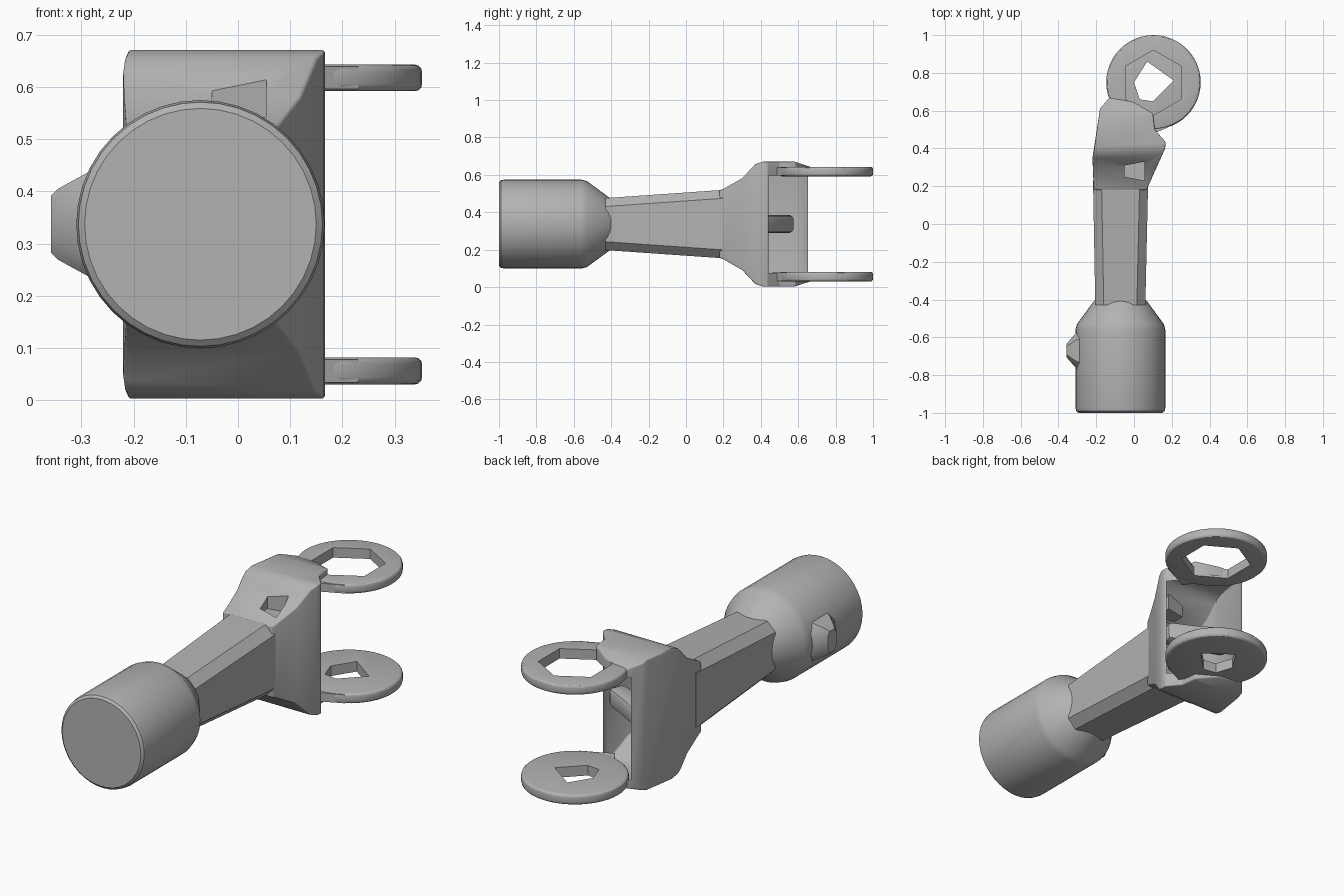
import bpy, bmesh, math
from mathutils import Vector

if "Cube" in bpy.data.objects:
    bpy.data.objects.remove(bpy.data.objects["Cube"])

GREY = (0.45, 0.45, 0.45, 1)
grey = bpy.data.materials.new("plain grey")
grey.use_nodes = True
grey.diffuse_color = GREY
grey.node_tree.nodes["Principled BSDF"].inputs["Base Color"].default_value = GREY


def loft(name, rings):
    """Skin a row of equal-length rings and cap both ends."""
    bm = bmesh.new()
    rows = [[bm.verts.new(p) for p in ring] for ring in rings]
    n = len(rows[0])
    for a, b in zip(rows, rows[1:]):
        for i in range(n):
            bm.faces.new((a[i], a[(i + 1) % n], b[(i + 1) % n], b[i]))
    bm.faces.new(rows[0])
    bm.faces.new(rows[-1])
    bmesh.ops.recalc_face_normals(bm, faces=bm.faces)
    mesh = bpy.data.meshes.new(name)
    bm.to_mesh(mesh)
    bm.free()
    mesh.materials.append(grey)
    ob = bpy.data.objects.new(name, mesh)
    bpy.context.collection.objects.link(ob)
    return ob


def plan(name, pts, lo, hi):
    return loft(name, [[(x, y, z) for x, y in pts] for z in (lo, hi)])


def apply(ob, mod):
    bpy.ops.object.select_all(action="DESELECT")
    bpy.context.view_layer.objects.active = ob
    ob.select_set(True)
    bpy.ops.object.modifier_apply(modifier=mod.name)


def boolean(ob, tool, op="DIFFERENCE"):
    mod = ob.modifiers.new("cut", "BOOLEAN")
    mod.object, mod.operation, mod.solver = tool, op, "EXACT"
    apply(ob, mod)
    bpy.data.objects.remove(tool)


def bevel(ob, width, segments=3, angle=30):
    mod = ob.modifiers.new("round", "BEVEL")
    mod.width, mod.segments = width, segments
    mod.limit_method, mod.angle_limit = "ANGLE", math.radians(angle)
    apply(ob, mod)


def smooth(ob):
    bpy.ops.object.select_all(action="DESELECT")
    bpy.context.view_layer.objects.active = ob
    ob.select_set(True)
    bpy.ops.object.shade_smooth_by_angle(angle=math.radians(30))


def circle(cx, cy, r, n, turn=0.0):
    return [(cx + r * math.cos(turn + math.tau * i / n),
             cy + r * math.sin(turn + math.tau * i / n)) for i in range(n)]


def chamfered(y, x0, x1, z0, z1, c):
    """Rectangle across y with cut corners."""
    pts = [(x0 + c, z0), (x1 - c, z0), (x1, z0 + c), (x1, z1 - c),
           (x1 - c, z1), (x0 + c, z1), (x0, z1 - c), (x0, z0 + c)]
    return [(x, y, z) for x, z in pts]


MID = 0.337

# Round motor barrel with tapered shoulder
steps = [(-1, 0.222), (-0.99, 0.234), (-0.97, 0.238), (-0.56, 0.238),
         (-0.53, 0.23), (-0.41, 0.142), (-0.4, 0.132)]
barrel = loft("barrel", [[(x, y, z) for x, z in circle(-0.072, MID, r, 40)]
                         for y, r in steps])

# Side knob on the barrel
knob = loft("barrel_knob", [
    [(x, -0.67 + a, MID + b) for a, b in
     ((-w, -h * .6), (-w * .6, -h), (w * .6, -h), (w, -h * .6),
      (w, h * .6), (w * .6, h), (-w * .6, h), (-w, h * .6))]
    for x, w, h in ((-0.25, 0.12, 0.12), (-0.305, 0.095, 0.09),
                    (-0.345, 0.05, 0.068), (-0.358, 0.035, 0.055))])

# Forearm
arm = loft("forearm", [chamfered(-0.43, -0.205, 0.06, 0.198, 0.476, 0.045),
                       chamfered(0.23, -0.217, 0.075, 0.152, 0.522, 0.045)])

# Flared fork head: plan outline trimmed by the side profile
head = plan("fork_head", [(-0.213, 0.18), (0.066, 0.18), (0.165, 0.4), (0.167, 0.435),
                          (0.11, 0.5), (0.1, 0.585), (0, 0.645), (-0.13, 0.67),
                          (-0.18, 0.61), (-0.22, 0.35)], -0.1, 0.8)
half = [(0.17, 0.178), (0.2, 0.188), (0.3, 0.245), (0.37, 0.32),
        (0.41, 0.334), (0.58, 0.334), (0.7, 0.295)]
side = [(y, MID + h) for y, h in half] + [(y, MID - h) for y, h in reversed(half)]
boolean(head, loft("trim", [[(x, y, z) for y, z in side] for x in (-1, 1)]), "INTERSECT")
bevel(head, 0.018, 3, 32)

# Open cavity between the fork cheeks
boolean(head, plan("cavity", [(0.11, 0.35), (0.15, 0.436), (0.5, 0.6), (0.3, 0.9),
                              (-0.11, 0.9), (-0.15, 0.62), (-0.18, 0.46)], 0.075, 0.597))

# Small pocket in the upper slope
boolean(head, plan("pocket", [(-0.05, 0.25), (0.055, 0.23), (0.055, 0.33), (-0.05, 0.31)],
                   0.53, 0.9))

# Web across the middle of the cavity
web = plan("cavity_web", [(0.11, 0.35), (0.14, 0.43), (0.02, 0.49), (-0.1, 0.56),
                          (-0.16, 0.58), (-0.19, 0.45)], 0.29, 0.385)
bevel(web, 0.02, 2)

# Upper and lower mounting rings, each joined to the head by a short strap
hexagon = circle(0.103, 0.748, 0.172, 6, math.pi / 6)
socket = [(0, 0.75), (0.03, 0.66), (0.1, 0.65), (0.21, 0.76), (0.07, 0.86)]
for level, lo, hi, hole in (("upper", 0.592, 0.643, hexagon),
                            ("lower", 0.03, 0.082, socket)):
    ring = plan(level + "_ring", circle(0.103, 0.75, 0.25, 48), lo, hi)
    bevel(ring, 0.014, 3)
    boolean(ring, plan("hole", hole, lo - 0.1, hi + 0.1))
    strap = plan(level + "_strap", [(0.08, 0.46), (0.12, 0.485), (0.23, 0.535),
                                    (0.11, 0.57), (0, 0.58)], lo + 0.004, hi - 0.004)
    smooth(ring)
    smooth(strap)

for part in (barrel, knob, arm, head, web):
    smooth(part)
